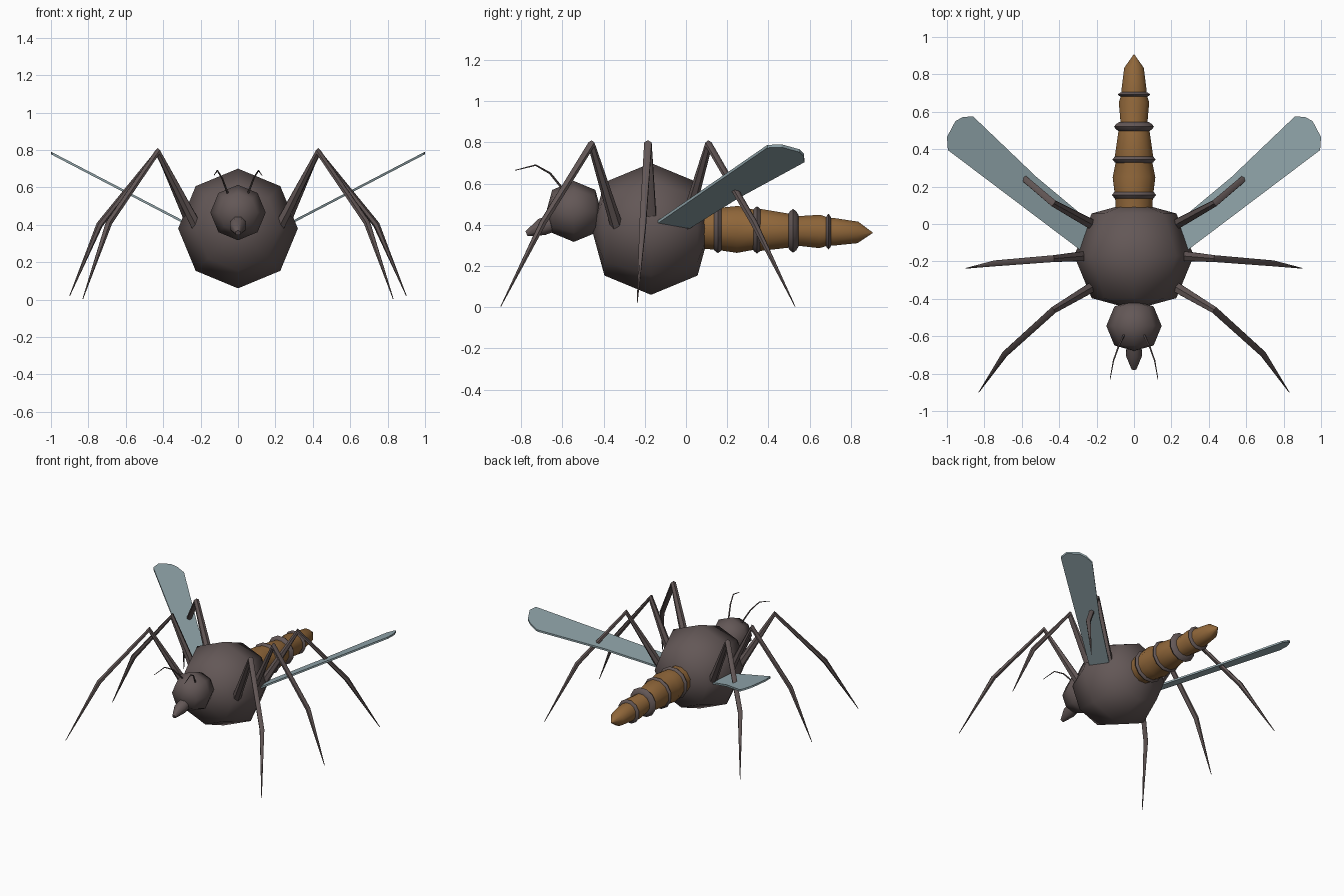
import bpy, bmesh, math
from mathutils import Vector, Matrix

if "Cube" in bpy.data.objects:
    bpy.data.objects.remove(bpy.data.objects["Cube"])


def material(name, rgb):
    m = bpy.data.materials.new(name)
    m.diffuse_color = (*rgb, 1)
    m.use_nodes = True
    m.node_tree.nodes["Principled BSDF"].inputs["Base Color"].default_value = m.diffuse_color
    return m


BROWN = material("dusky brown", (0.125, 0.096, 0.094))
OCHRE = material("ochre", (0.28, 0.135, 0.042))
GLASS = material("pale blue", (0.30, 0.40, 0.43))


def finish(bm, name, mat, angle=None):
    bmesh.ops.recalc_face_normals(bm, faces=bm.faces)
    mesh = bpy.data.meshes.new(name)
    bm.to_mesh(mesh)
    bm.free()
    mesh.materials.append(mat)
    ob = bpy.data.objects.new(name, mesh)
    bpy.context.collection.objects.link(ob)
    if angle:
        bpy.ops.object.select_all(action='DESELECT')
        ob.select_set(True)
        bpy.context.view_layer.objects.active = ob
        bpy.ops.object.shade_smooth_by_angle(angle=math.radians(angle))
    return ob


def ball(name, centre, radius):
    """Eight-sided ball with its poles along y, poles slightly flattened."""
    bm = bmesh.new()
    bmesh.ops.create_uvsphere(bm, u_segments=8, v_segments=4, radius=radius,
                              matrix=Matrix.Rotation(math.pi / 2, 4, 'X'))
    for v in bm.verts:
        if abs(v.co.y) > 0.95 * radius:
            v.co.y *= 0.9
        v.co += Vector(centre)
    return finish(bm, name, BROWN, 80)


def tube(name, points, radii, mat, sides=6, angle=50):
    """Loft of round sections along a path."""
    pts = [Vector(p) for p in points]
    bm = bmesh.new()
    rings = []
    for i, (p, r) in enumerate(zip(pts, radii)):
        t = Vector()
        if i > 0:
            t += (p - pts[i - 1]).normalized()
        if i < len(pts) - 1:
            t += (pts[i + 1] - p).normalized()
        t.normalize()
        side = t.cross(Vector((0, 0, 1)))
        if side.length < 0.01:
            side = Vector((1, 0, 0))
        side.normalize()
        up = side.cross(t)
        rings.append([bm.verts.new(p + r * (math.cos(a) * side + math.sin(a) * up))
                      for a in (math.tau * (k + 0.5) / sides for k in range(sides))])
    for a, b in zip(rings, rings[1:]):
        for k in range(sides):
            n = (k + 1) % sides
            bm.faces.new((a[k], a[n], b[n], b[k]))
    bm.faces.new(rings[0])
    bm.faces.new(rings[-1])
    return finish(bm, name, mat, angle)


# Thorax, head and snout
ball("thorax", (0, -0.17, 0.38), 0.32)
ball("head", (0, -0.545, 0.465), 0.148)
tube("snout", [(0, -0.62, 0.415), (0, -0.70, 0.39), (0, -0.775, 0.357)],
     [0.042, 0.046, 0.014], BROWN, 8)

# Abdomen segments, dropping slightly towards the tip
profile = [(0.06, 0.10), (0.15, 0.105), (0.25, 0.118), (0.335, 0.100), (0.36, 0.106),
           (0.51, 0.084), (0.54, 0.074), (0.65, 0.084), (0.69, 0.070), (0.72, 0.069),
           (0.835, 0.054), (0.905, 0.003)]


def axis_height(y):
    return 0.384 - 0.025 * y


tube("abdomen", [(0, y, axis_height(y)) for y, r in profile], [r for y, r in profile],
     OCHRE, 12, 40)

# Raised bands between the segments
for i, (y, r, w) in enumerate([(0.155, 0.122, 0.026), (0.345, 0.119, 0.025),
                               (0.52, 0.110, 0.026), (0.692, 0.090, 0.016)]):
    tube(f"abdomen_band_{i + 1}", [(0, y + s * w, axis_height(y)) for s in (-1, -0.6, 0, 0.6, 1)],
         [r - 0.03, r - 0.012, r, r - 0.012, r - 0.03], BROWN, 12, 60)

# Legs: hip, knee, shin bend, tip
legs = {
    "front_leg": [(0.22, -0.335, 0.39), (0.43, -0.46, 0.79), (0.69, -0.695, 0.41), (0.83, -0.90, 0.003)],
    "middle_leg": [(0.25, -0.17, 0.41), (0.43, -0.185, 0.79), (0.74, -0.21, 0.40), (0.90, -0.237, 0.02)],
    "back_leg": [(0.22, -0.005, 0.39), (0.43, 0.11, 0.79), (0.69, 0.33, 0.41), (0.83, 0.53, 0.003)],
}
wing_outline = [(0.22, -0.19), (0.995, 0.395), (1.0, 0.465), (0.955, 0.55),
                (0.915, 0.572), (0.86, 0.575), (0.52, 0.25), (0.22, 0.0)]

for side, s in (("right", 1), ("left", -1)):
    for name, path in legs.items():
        tube(f"{side}_{name}", [(s * x, y, z) for x, y, z in path],
             [0.031, 0.021, 0.018, 0.002], BROWN, 6, 50)

    # Antennae
    tube(f"{side}_antenna", [(s * 0.055, -0.595, 0.57), (s * 0.085, -0.66, 0.65),
                             (s * 0.11, -0.73, 0.69), (s * 0.128, -0.83, 0.665)],
         [0.006, 0.005, 0.004, 0.002], BROWN, 5, 50)

    # Wings: thin slanted plates
    bm = bmesh.new()
    base = bm.faces.new([bm.verts.new((s * x, y, 0.412 + 0.521 * (x - 0.3)))
                         for x, y in wing_outline])
    extruded = bmesh.ops.extrude_face_region(bm, geom=[base], use_keep_orig=True)
    top = [g for g in extruded["geom"] if isinstance(g, bmesh.types.BMVert)]
    bmesh.ops.translate(bm, vec=(0, 0, 0.014), verts=top)
    finish(bm, f"{side}_wing", GLASS)
